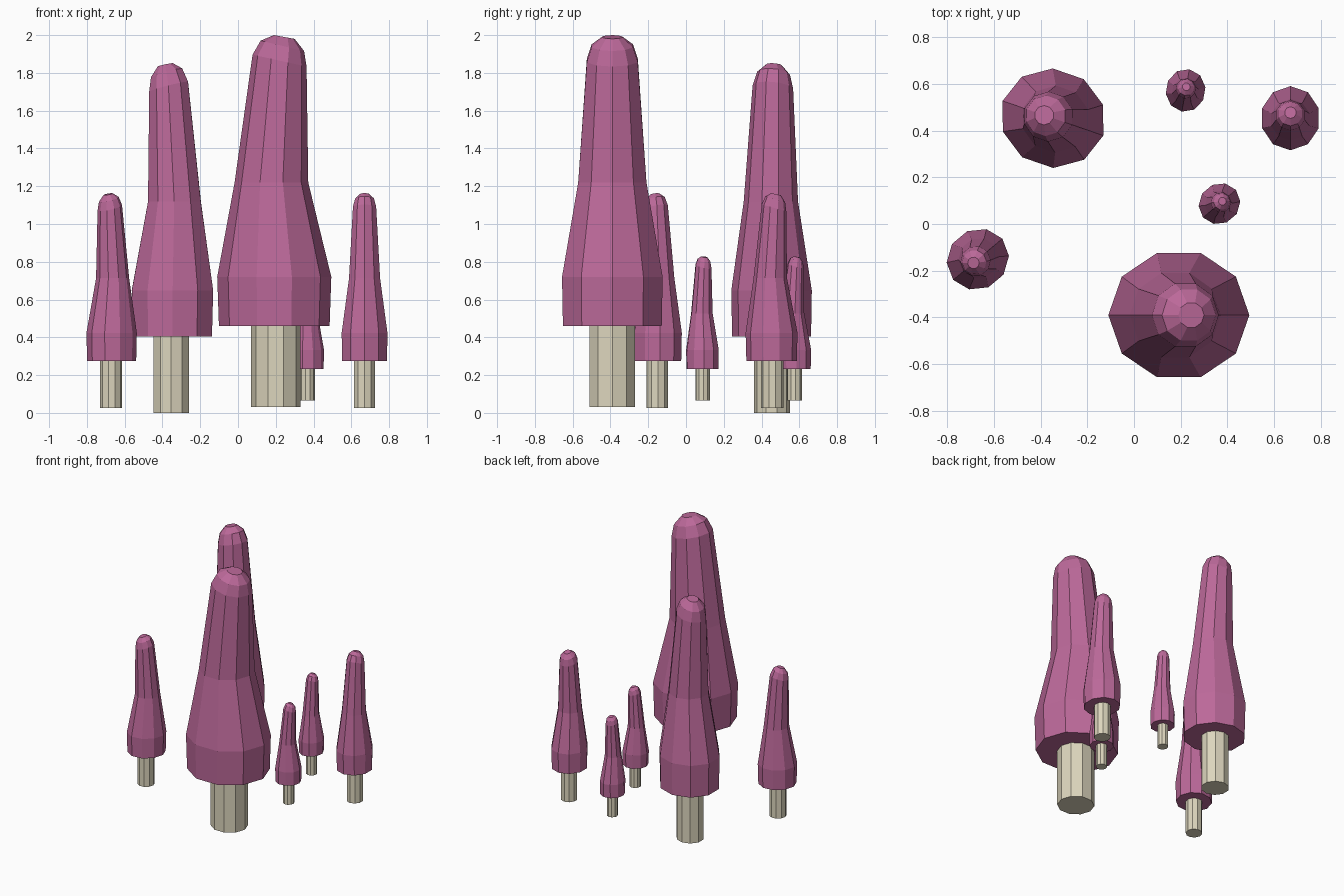
import bpy, bmesh, math
from mathutils import Matrix

if "Cube" in bpy.data.objects:
    bpy.data.objects.remove(bpy.data.objects["Cube"])

def material(name, rgb):
    m = bpy.data.materials.new(name)
    m.diffuse_color = (*rgb, 1)
    m.use_nodes = True
    m.node_tree.nodes["Principled BSDF"].inputs["Base Color"].default_value = m.diffuse_color
    return m

PINK = material("magenta foliage", (0.50, 0.14, 0.32))
BARK = material("pale bark", (0.72, 0.67, 0.51))
SIDES = 10

# rings of the leaning crown: height, centre x, radius x, radius y, tilt (dz/dx)
CROWN = [
    (0.43, 0.00, 0.293, 0.275, 0),
    (0.69, 0.00, 0.302, 0.280, 0),
    (1.19, -0.015, 0.195, 0.190, 0),
    (1.835, 0.028, 0.143, 0.142, -0.22),
    (1.913, 0.043, 0.115, 0.115, -0.24),
    (1.96, 0.053, 0.055, 0.055, -0.18),
]
TRUNK = [(0.0, 0.008, 0.131, 0.127, 0), (0.45, 0.008, 0.131, 0.127, 0)]

def loft(name, rings, mat, place):
    """Skin a stack of rings into a closed flat-faced solid."""
    bm = bmesh.new()
    loops = []
    for z, cx, rx, ry, tilt in rings:
        loop = []
        for i in range(SIDES):
            a = 2 * math.pi * i / SIDES
            dx = rx * math.cos(a)
            loop.append(bm.verts.new((cx + dx, ry * math.sin(a), z + tilt * dx)))
        loops.append(loop)
    for lo, hi in zip(loops, loops[1:]):
        for i in range(SIDES):
            j = (i + 1) % SIDES
            bm.faces.new((lo[i], lo[j], hi[j], hi[i]))
    bm.faces.new(loops[0][::-1])
    bm.faces.new(loops[-1])
    bm.transform(place)
    bmesh.ops.recalc_face_normals(bm, faces=bm.faces)
    me = bpy.data.meshes.new(name)
    bm.to_mesh(me)
    bm.free()
    me.materials.append(mat)
    bpy.context.collection.objects.link(bpy.data.objects.new(name, me))

# trees: name, position, width scale, height scale, lean direction
TREES = [
    ("tall_front_tree", (0.192, -0.39, 0.03), 1.0, 1.0, 0),
    ("tall_back_tree", (-0.347, 0.453, 0.0), 0.755, 0.94, 161),
    ("medium_right_tree", (0.67, 0.453, 0.025), 0.455, 0.578, 90),
    ("medium_left_tree", (-0.669, -0.151, 0.025), 0.455, 0.578, 220),
    ("small_front_tree", (0.366, 0.087, 0.065), 0.305, 0.388, 40),
    ("small_back_tree", (0.221, 0.572, 0.065), 0.305, 0.388, 80),
]
for name, pos, w, h, ang in TREES:
    place = (Matrix.Translation(pos) @ Matrix.Rotation(math.radians(ang), 4, 'Z')
             @ Matrix.Diagonal((w, w, h, 1)))
    loft(name + "_trunk", TRUNK, BARK, place)
    loft(name + "_crown", CROWN, PINK, place)
